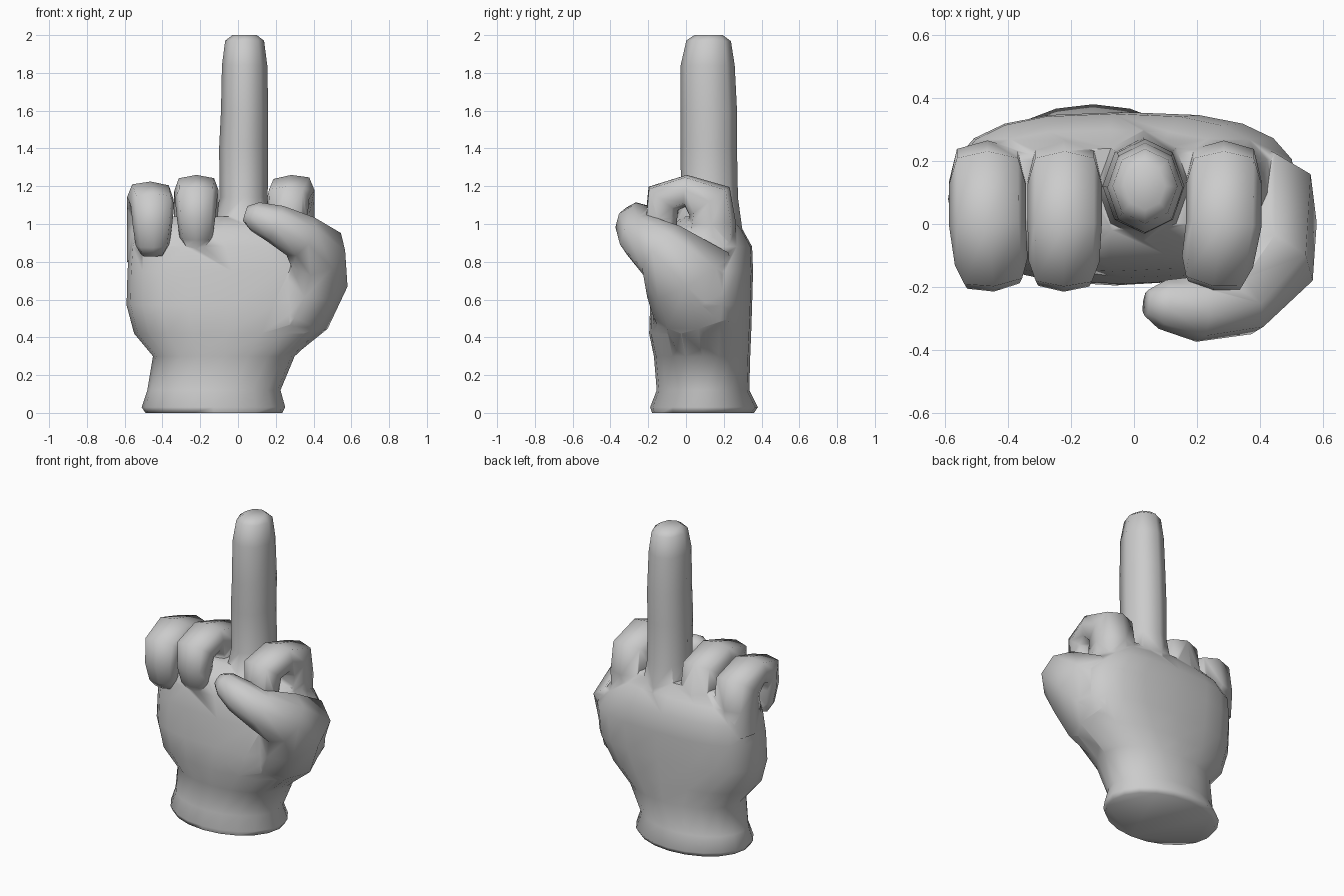
import bpy, bmesh, math
from mathutils import Vector

if "Cube" in bpy.data.objects:
    bpy.data.objects.remove(bpy.data.objects["Cube"])


def loft(name, rings):
    """Skin equal-length rings of points and cap both ends."""
    bm = bmesh.new()
    loops = [[bm.verts.new(p) for p in ring] for ring in rings]
    n = len(loops[0])
    for a, b in zip(loops, loops[1:]):
        for i in range(n):
            j = (i + 1) % n
            bm.faces.new((a[i], a[j], b[j], b[i]))
    bm.faces.new(loops[0][::-1])
    bm.faces.new(loops[-1])
    bmesh.ops.recalc_face_normals(bm, faces=bm.faces)
    mesh = bpy.data.meshes.new(name)
    bm.to_mesh(mesh)
    bm.free()
    obj = bpy.data.objects.new(name, mesh)
    bpy.context.collection.objects.link(obj)
    return obj


def unit_section(power, n):
    """Points of a superellipse inside the unit square."""
    def f(v):
        return math.copysign(abs(v) ** (2 / power), v) if abs(v) > 1e-9 else 0.0
    angles = [2 * math.pi * i / n for i in range(n)]
    return [(f(math.cos(a)), f(math.sin(a))) for a in angles]


def tube(name, path, power=2.0, sides=8):
    """Sweep a section along (x, y, z, side radius, other radius) stations."""
    pts = [Vector(p[:3]) for p in path]
    side, prev, rings = Vector((1, 0, 0)), None, []
    for k, p in enumerate(pts):
        t = Vector((0, 0, 0))
        if k > 0:
            t += (p - pts[k - 1]).normalized()
        if k < len(pts) - 1:
            t += (pts[k + 1] - p).normalized()
        t.normalize()
        if prev:
            side = prev.rotation_difference(t) @ side
        side = (side - t * side.dot(t)).normalized()
        up = t.cross(side)
        prev = t
        ra, rb = path[k][3:]
        rings.append([p + side * ra * u + up * rb * v
                      for u, v in unit_section(power, sides)])
    return loft(name, rings)


def slab_ring(z, x0, x1, y0, y1, power):
    """Rounded horizontal section filling the given box."""
    return [((x0 + x1) / 2 + (x1 - x0) / 2 * u, (y0 + y1) / 2 + (y1 - y0) / 2 * v, z)
            for u, v in unit_section(power, 20)]


# Wrist and palm: z, x range, y range, squareness
hand = loft("hand", [slab_ring(*s) for s in (
    (0.00, -0.49, 0.235, -0.18, 0.36, 2),
    (0.03, -0.51, 0.25, -0.19, 0.38, 2),
    (0.12, -0.48, 0.225, -0.155, 0.335, 2),
    (0.30, -0.45, 0.30, -0.17, 0.34, 2.2),
    (0.42, -0.55, 0.43, -0.195, 0.345, 2.4),
    (0.57, -0.59, 0.515, -0.19, 0.35, 2.6),
    (0.75, -0.585, 0.52, -0.17, 0.355, 2.8),
    (0.88, -0.575, 0.44, -0.15, 0.35, 2.7),
    (0.97, -0.55, 0.39, -0.11, 0.30, 2.6),
    (1.04, -0.46, 0.32, -0.02, 0.24, 2.4))])

# Raised finger
parts = [tube("raised_finger", [
    (0.03, 0.115, 0.80, 0.19, 0.21), (0.03, 0.12, 1.00, 0.155, 0.175),
    (0.03, 0.125, 1.14, 0.127, 0.15), (0.03, 0.12, 1.40, 0.13, 0.15),
    (0.035, 0.12, 1.60, 0.125, 0.15), (0.035, 0.115, 1.84, 0.12, 0.143),
    (0.035, 0.12, 1.97, 0.103, 0.118), (0.035, 0.12, 2.00, 0.065, 0.075)])]

# Curled fingers: x at knuckle, x at tip, half width, height shift, tip z
for name, xa, xb, w, dz, tip in (
        ("index_finger", 0.285, 0.265, 0.12, 0.0, 0.90),
        ("ring_finger", -0.22, -0.222, 0.118, 0.0, 0.88),
        ("little_finger", -0.465, -0.453, 0.122, -0.035, 0.84)):
    parts.append(tube(name, [
        (xa, 0.13, 0.80, w, 0.12), (xa, 0.135, 1.00 + dz, w, 0.13),
        (xa, 0.125, 1.12 + dz, w, 0.13), (xa, 0.0, 1.175 + dz, w, 0.085),
        (xb, -0.12, 1.135 + dz, w * 0.95, 0.10),
        (xb, -0.13, 1.03 + dz, w * 0.86, 0.085),
        (xb, -0.115, tip + 0.05, w * 0.74, 0.07),
        (xb, -0.10, tip, w * 0.5, 0.045)], power=3.0))

# Thumb folded across the front
parts.append(tube("thumb", [
    (0.14, 0.08, 0.30, 0.10, 0.14), (0.31, 0.06, 0.54, 0.19, 0.235),
    (0.40, 0.01, 0.73, 0.19, 0.25), (0.415, -0.13, 0.86, 0.16, 0.165),
    (0.33, -0.24, 0.935, 0.125, 0.125), (0.20, -0.27, 1.00, 0.105, 0.105),
    (0.09, -0.255, 1.04, 0.078, 0.08), (0.04, -0.25, 1.055, 0.04, 0.045)]))

# Fuse the fingers into the palm
bpy.context.view_layer.objects.active = hand
for part in parts:
    mod = hand.modifiers.new("fuse_" + part.name, 'BOOLEAN')
    mod.operation, mod.solver, mod.object = 'UNION', 'EXACT', part
    bpy.ops.object.modifier_apply(modifier=mod.name)
    bpy.data.objects.remove(part)

bpy.ops.object.select_all(action='DESELECT')
hand.select_set(True)
bpy.ops.object.shade_smooth_by_angle(angle=math.radians(70))
